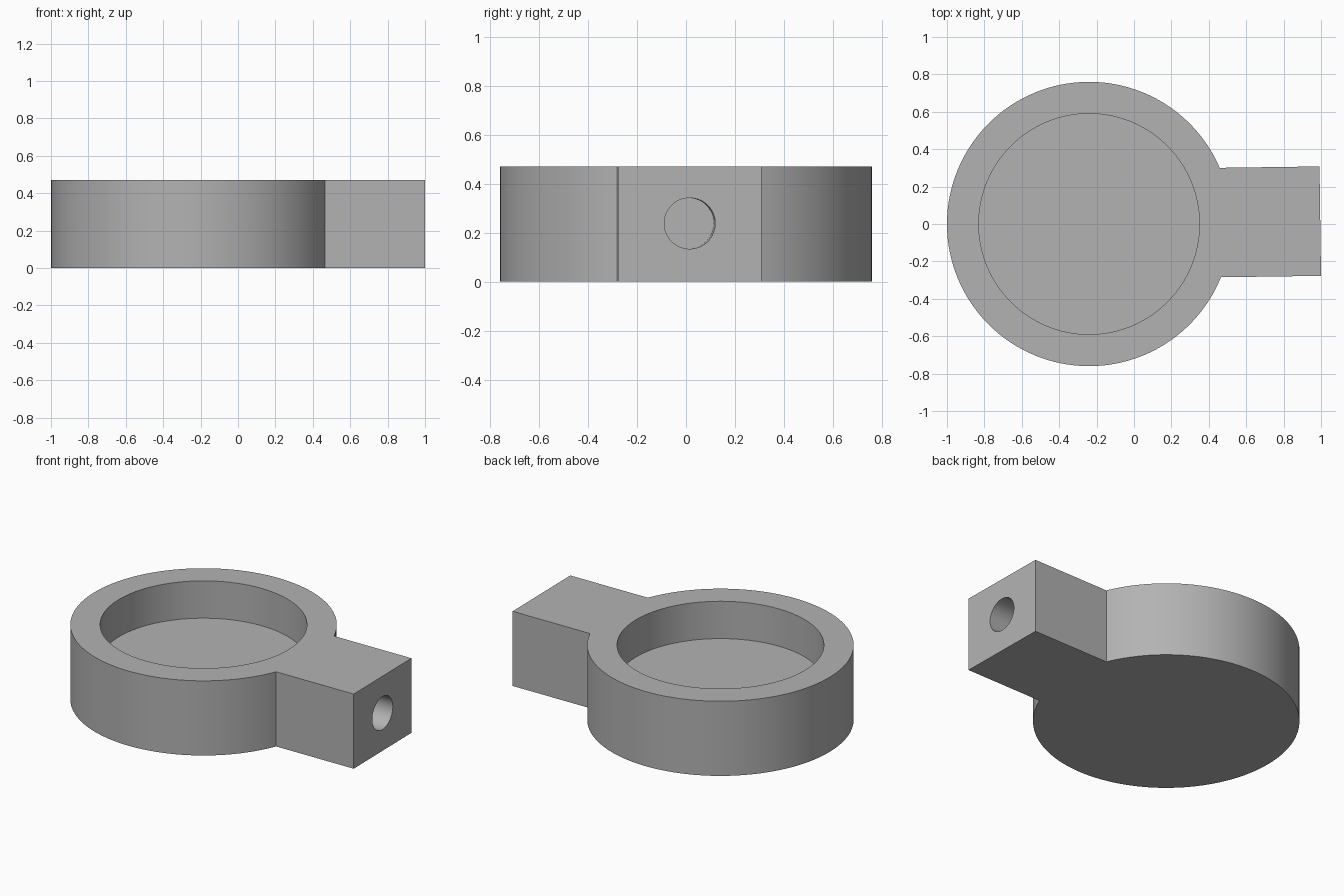
import bpy
from math import radians, cos, sin, pi

cube = bpy.data.objects.get("Cube")
if cube:
    bpy.data.objects.remove(cube, do_unlink=True)

HEIGHT = 0.47
CENTRE_X = -0.24
TILT = radians(0.8)      # the lug sits slightly turned about the ring centre

# Material
grey = bpy.data.materials.new("plain grey")
grey.use_nodes = True
colour = (0.45, 0.45, 0.45, 1)
grey.diffuse_color = colour
grey.node_tree.nodes["Principled BSDF"].inputs["Base Color"].default_value = colour


def cylinder(name, radius, depth, location, rotation=(0, 0, 0), sides=128):
    bpy.ops.mesh.primitive_cylinder_add(vertices=sides, radius=radius, depth=depth,
                                        location=location, rotation=rotation)
    obj = bpy.context.object
    obj.name = name
    return obj


def along_lug(distance, z):
    """Point on the lug's centre line, measured from the ring centre."""
    return (CENTRE_X + distance * cos(TILT), distance * sin(TILT) - 0.002, z)


def combine(target, tool, operation):
    mod = target.modifiers.new(tool.name, 'BOOLEAN')
    mod.operation = operation
    mod.solver = 'EXACT'
    mod.object = tool
    bpy.ops.object.select_all(action='DESELECT')
    target.select_set(True)
    bpy.context.view_layer.objects.active = target
    bpy.ops.object.modifier_apply(modifier=mod.name)
    bpy.data.objects.remove(tool, do_unlink=True)


# Round body
body = cylinder("round_holder_body", 0.76, HEIGHT, (CENTRE_X, 0, HEIGHT / 2))

# Square lug reaching out to the side
bpy.ops.mesh.primitive_cube_add(size=1, location=along_lug(0.936, HEIGHT / 2),
                                rotation=(0, 0, TILT))
lug = bpy.context.object
lug.name = "lug"
lug.scale = (0.6, 0.585, HEIGHT)
bpy.ops.object.transform_apply(location=False, rotation=False, scale=True)
combine(body, lug, 'UNION')

# Round pocket, half as deep as the body
pocket = cylinder("pocket", 0.59, HEIGHT, (CENTRE_X, 0, HEIGHT))
combine(body, pocket, 'DIFFERENCE')

# Blind rod hole in the end of the lug
hole = cylinder("rod_hole", 0.104, 0.9, along_lug(1.236, 0.238),
                (0, pi / 2, TILT), 64)
combine(body, hole, 'DIFFERENCE')

# Finish
body.data.materials.clear()
body.data.materials.append(grey)
bpy.ops.object.shade_smooth_by_angle(angle=radians(30))
